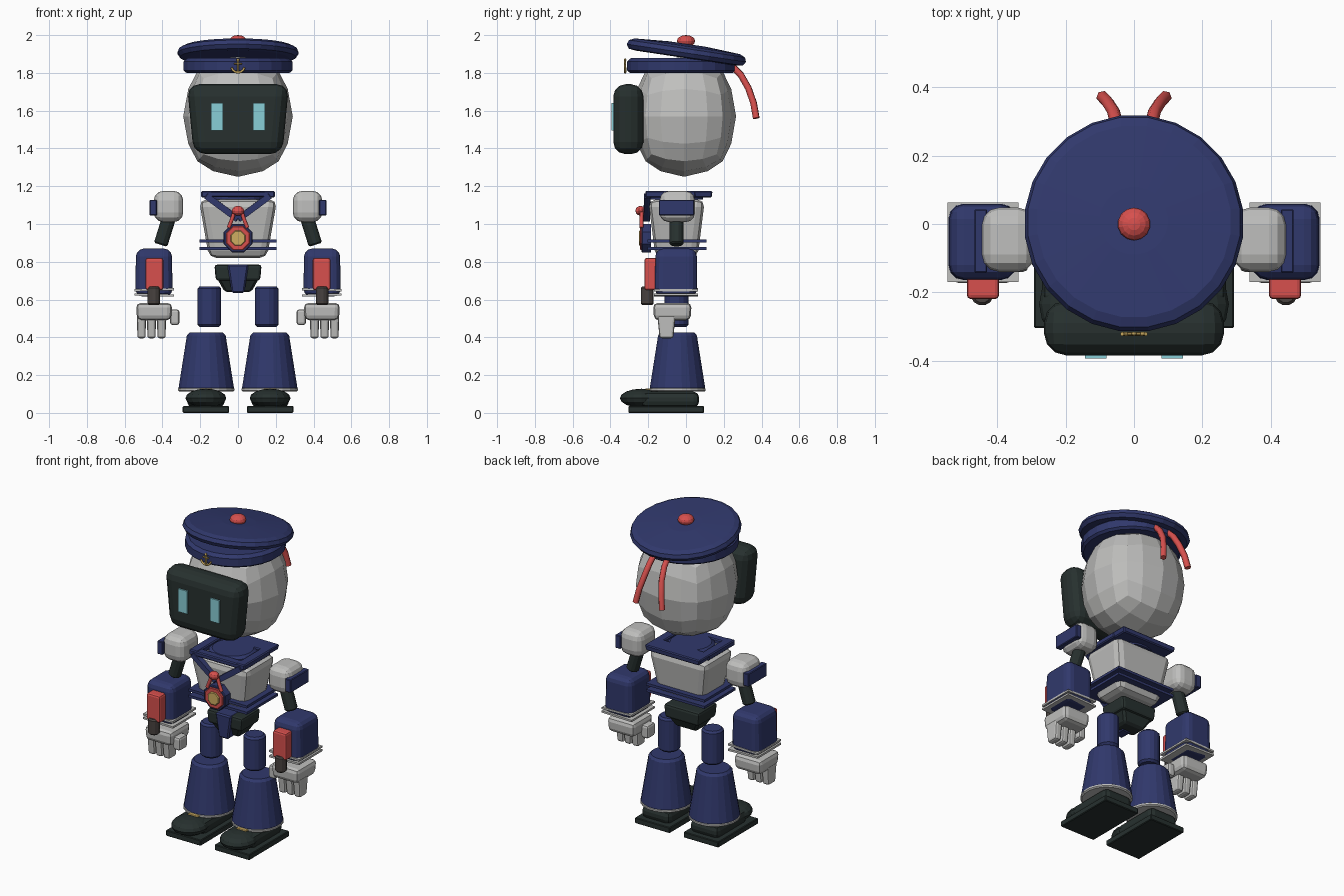
import bpy, bmesh, math
from mathutils import Vector, Matrix

if "Cube" in bpy.data.objects:
    bpy.data.objects.remove(bpy.data.objects["Cube"], do_unlink=True)


def material(name, rgb):
    m = bpy.data.materials.new(name)
    m.use_nodes = True
    m.diffuse_color = (*rgb, 1)
    m.node_tree.nodes["Principled BSDF"].inputs["Base Color"].default_value = (*rgb, 1)
    return m


NAVY = material("navy", (0.03, 0.04, 0.15))
WHITE = material("light grey", (0.52, 0.52, 0.51))
DARK = material("charcoal green", (0.02, 0.03, 0.028))
RED = material("coral red", (0.68, 0.08, 0.075))
GOLD = material("gold", (0.62, 0.42, 0.12))
CYAN = material("pale cyan", (0.25, 0.62, 0.68))
BROWN = material("grey brown", (0.065, 0.055, 0.05))


def finish(name, bm, mat, matrix=None):
    if matrix:
        bm.transform(matrix)
    bmesh.ops.recalc_face_normals(bm, faces=bm.faces)
    me = bpy.data.meshes.new(name)
    bm.to_mesh(me)
    bm.free()
    me.materials.append(mat)
    ob = bpy.data.objects.new(name, me)
    bpy.context.collection.objects.link(ob)
    return ob


def box(name, x, y, z, mat, bevel=0, segs=2, taper=(1, 1), rot=None):
    """Box from (min, max) ranges; taper scales the bottom face."""
    bm = bmesh.new()
    bmesh.ops.create_cube(bm, size=1)
    for v in bm.verts:
        k = taper if v.co.z < 0 else (1, 1)
        v.co = Vector((v.co.x * (x[1] - x[0]) * k[0], v.co.y * (y[1] - y[0]) * k[1],
                       v.co.z * (z[1] - z[0])))
    if bevel:
        bmesh.ops.bevel(bm, geom=bm.edges[:], offset=bevel, segments=segs,
                        profile=0.5, affect='EDGES', clamp_overlap=True)
    mat4 = Matrix.Translation((sum(x) / 2, sum(y) / 2, sum(z) / 2))
    return finish(name, bm, mat, mat4 @ rot if rot else mat4)


def side_box(name, s, x, *args, **kw):
    """Box placed on side s, with x given as distance from the middle."""
    return box(name, sorted((s * x[0], s * x[1])), *args, **kw)


def lathe(name, profile, loc, mat, sides=24, rot=None):
    """Closed solid turned about z from (radius, height) points."""
    bm = bmesh.new()
    rings = [[bm.verts.new((r * math.cos(a), r * math.sin(a), h))
              for a in (2 * math.pi * (i + 0.5) / sides for i in range(sides))]
             for r, h in profile]
    for lo, hi in zip(rings, rings[1:]):
        for i in range(sides):
            j = (i + 1) % sides
            bm.faces.new((lo[i], lo[j], hi[j], hi[i]))
    bm.faces.new(rings[0])
    bm.faces.new(rings[-1])
    t = Matrix.Translation(loc)
    return finish(name, bm, mat, t @ rot if rot else t)


def rod(name, a, b, r, mat, sides=12, chamfer=0.008):
    a, b = Vector(a), Vector(b)
    n = (b - a).length
    prof = [(r - chamfer, 0), (r, chamfer), (r, n - chamfer), (r - chamfer, n)]
    return lathe(name, prof, a, mat, sides, (b - a).to_track_quat('Z', 'Y').to_matrix().to_4x4())


def tube(name, pts, r, mat, res=2):
    cu = bpy.data.curves.new(name, 'CURVE')
    cu.dimensions = '3D'
    cu.bevel_depth, cu.bevel_resolution = r, res
    cu.use_fill_caps = True
    sp = cu.splines.new('POLY')
    sp.points.add(len(pts) - 1)
    for p, co in zip(sp.points, pts):
        p.co = (*co, 1)
    cu.materials.append(mat)
    ob = bpy.data.objects.new(name, cu)
    bpy.context.collection.objects.link(ob)
    return ob


def ball(name, loc, radii, mat, u=14, v=8):
    bm = bmesh.new()
    bmesh.ops.create_uvsphere(bm, u_segments=u, v_segments=v, radius=1)
    return finish(name, bm, mat, Matrix.Translation(loc) @ Matrix.Diagonal((*radii, 1)))


# Head: a rounded, coarse quad ball
bm = bmesh.new()
bmesh.ops.create_cube(bm, size=2)
bmesh.ops.subdivide_edges(bm, edges=bm.edges[:], cuts=3, use_grid_fill=True)
for v in bm.verts:
    v.co = v.co.normalized() * 0.88 + v.co * 0.12
finish("head", bm, WHITE, Matrix.Translation((0, -0.01, 1.57)) @ Matrix.Diagonal((0.29, 0.275, 0.32, 1)))

# Face screen and eyes
box("face_screen", (-0.27, 0.27), (-0.385, -0.225), (1.37, 1.74), DARK, 0.065, 3, (0.87, 1))
for s in (-1, 1):
    side_box("eye", s, (0.08, 0.144), (-0.394, -0.385), (1.495, 1.64), CYAN)

# Cap: band, tilted crown, pompom, ribbons
lathe("cap_band", [(0.275, 0), (0.29, 0.012), (0.29, 0.06), (0.27, 0.078)], (0, -0.024, 1.80), NAVY)
lathe("cap_crown", [(0.27, -0.035), (0.308, -0.03), (0.322, -0.008), (0.313, 0.015), (0.285, 0.028), (0.1, 0.04)],
      (0, 0.003, 1.913), NAVY, 24, Matrix.Rotation(math.radians(-8.5), 4, 'X'))
ball("cap_pompom", (0, 0, 1.968), (0.048, 0.048, 0.032), RED)
for s in (-1, 1):
    tube("cap_ribbon", [(s * 0.045, 0.24, 1.84), (s * 0.05, 0.29, 1.79), (s * 0.06, 0.33, 1.72),
                        (s * 0.078, 0.358, 1.64), (s * 0.092, 0.372, 1.56)], 0.019, RED, 1)

# Cap badge: a small anchor
ay = -0.322
rod("anchor_shank", (0, ay, 1.80), (0, ay, 1.862), 0.006, GOLD, 8, 0.001)
rod("anchor_stock", (-0.02, ay, 1.848), (0.02, ay, 1.848), 0.005, GOLD, 8, 0.001)
tube("anchor_arms", [(0.036 * math.sin(a), ay, 1.838 - 0.036 * math.cos(a))
                     for a in (math.radians(d) for d in range(-75, 76, 25))], 0.006, GOLD)
ball("anchor_ring", (0, ay, 1.868), (0.009, 0.006, 0.009), GOLD, 8, 6)

# Torso and the two belt slabs
box("torso", (-0.207, 0.207), (-0.2, 0.1), (0.82, 1.13), WHITE, 0.04, 2, (0.74, 0.74))
for z in (0.87, 0.91):
    box("torso_stripe", (-0.205, 0.205), (-0.205, 0.108), (z - 0.008, z + 0.008), NAVY)

# Collar: neck disc, back flap, side bars and lapels
lathe("neck_disc", [(0.14, 0), (0.14, 0.03), (0.12, 0.045)], (0, -0.05, 1.13), NAVY)
box("collar_flap", (-0.195, 0.195), (0.02, 0.14), (1.14, 1.175), NAVY, 0.006, 1, (0.95, 0.95))
for s in (-1, 1):
    side_box("collar_side", s, (0.135, 0.195), (-0.215, 0.05), (1.14, 1.175), NAVY, 0.006, 1)
    rod("collar_lapel", (s * 0.17, -0.205, 1.15), (0, -0.208, 1.025), 0.024, NAVY, 4, 0.004)
box("collar_front", (-0.19, 0.19), (-0.215, -0.16), (1.142, 1.172), NAVY, 0.006, 1)

# Medallion with loop and knot
face_front = Matrix.Rotation(math.pi / 2, 4, 'X')
for name, r, y, mat in (("medal_back", 0.082, -0.235, NAVY), ("medal_rim", 0.069, -0.243, RED),
                        ("medal_centre", 0.043, -0.25, GOLD)):
    lathe(name, [(r, 0), (r, -0.185 - y - 0.004), (r - 0.005, -0.185 - y)], (0, -0.185, 0.925), mat, 8, face_front)
for s in (-1, 1):
    tube("medal_cord", [(s * 0.018, -0.235, 1.07), (s * 0.03, -0.236, 1.03),
                        (s * 0.05, -0.236, 0.98)], 0.011, RED, 1)
ball("medal_knot", (0, -0.24, 1.07), (0.034, 0.028, 0.026), RED, 10, 6)

# Pelvis with front stripe
box("pelvis", (-0.125, 0.125), (-0.14, 0.05), (0.70, 0.785), DARK, 0.015, 2, (0.94, 0.97))
box("pelvis_lower", (-0.118, 0.118), (-0.138, 0.045), (0.64, 0.725), DARK, 0.012, 1, (0.6, 0.55))
box("pelvis_stripe", (-0.056, 0.056), (-0.15, -0.06), (0.635, 0.786), NAVY, 0.008, 1, (0.6, 0.95))

for s in (-1, 1):
    # Leg
    rod("thigh", (s * 0.152, -0.05, 0.455), (s * 0.152, -0.05, 0.67), 0.064, NAVY, 16, 0.012)
    lathe("shin", [(0.146, 0), (0.148, 0.01), (0.104, 0.285), (0.09, 0.3)], (s * 0.168, -0.045, 0.125), NAVY, 20)
    lathe("shin_hem", [(0.143, 0), (0.151, 0.006), (0.151, 0.016), (0.143, 0.022)],
          (s * 0.168, -0.045, 0.112), WHITE, 20)
    # Shoe
    side_box("sole", s, (0.048, 0.293), (-0.305, 0.095), (0, 0.036), DARK, 0.004, 1)
    side_box("shoe_body", s, (0.07, 0.27), (-0.24, 0.07), (0.03, 0.112), DARK, 0.03, 2)
    ball("shoe_toe", (s * 0.17, -0.235, 0.078), (0.108, 0.115, 0.05), DARK, 16, 8)
    side_box("shoe_buckle", s, (0.135, 0.205), (-0.215, -0.18), (0.112, 0.13), GOLD, 0.004, 1)

    # Shoulder and upper arm
    side_box("shoulder", s, (0.29, 0.446), (-0.14, 0.048), (1.01, 1.175), WHITE, 0.05, 3)
    side_box("shoulder_pad", s, (0.43, 0.468), (-0.143, 0.043), (1.045, 1.128), NAVY, 0.004, 1)
    rod("upper_arm", (s * 0.36, -0.05, 1.05), (s * 0.41, -0.05, 0.89), 0.038, DARK)

    # Forearm with gauntlet plates and front module
    side_box("forearm", s, (0.35, 0.54), (-0.162, 0.057), (0.615, 0.87), NAVY, 0.042, 3, (1.04, 1.02))
    for z, tilt in ((0.652, 1.5), (0.624, -1.5)):
        side_box("cuff_plate", s, (0.338, 0.547), (-0.17, 0.063), (z - 0.006, z + 0.006), WHITE,
                 rot=Matrix.Rotation(math.radians(tilt * s), 4, 'Y'))
    side_box("arm_module", s, (0.395, 0.49), (-0.22, -0.15), (0.65, 0.82), RED, 0.012, 2)
    rod("arm_nozzle", (s * 0.445, -0.205, 0.57), (s * 0.445, -0.205, 0.67), 0.034, BROWN)

    # Hand
    side_box("palm", s, (0.348, 0.54), (-0.175, 0.03), (0.49, 0.582), WHITE, 0.025, 2, (0.94, 0.94))
    for x in (0.405, 0.458, 0.511):
        side_box("finger", s, (x - 0.024, x + 0.024), (-0.152, -0.055), (0.395, 0.52), WHITE, 0.012, 2, (0.9, 0.75))
    side_box("thumb", s, (0.31, 0.36), (-0.14, -0.06), (0.465, 0.548), WHITE, 0.014, 2)
